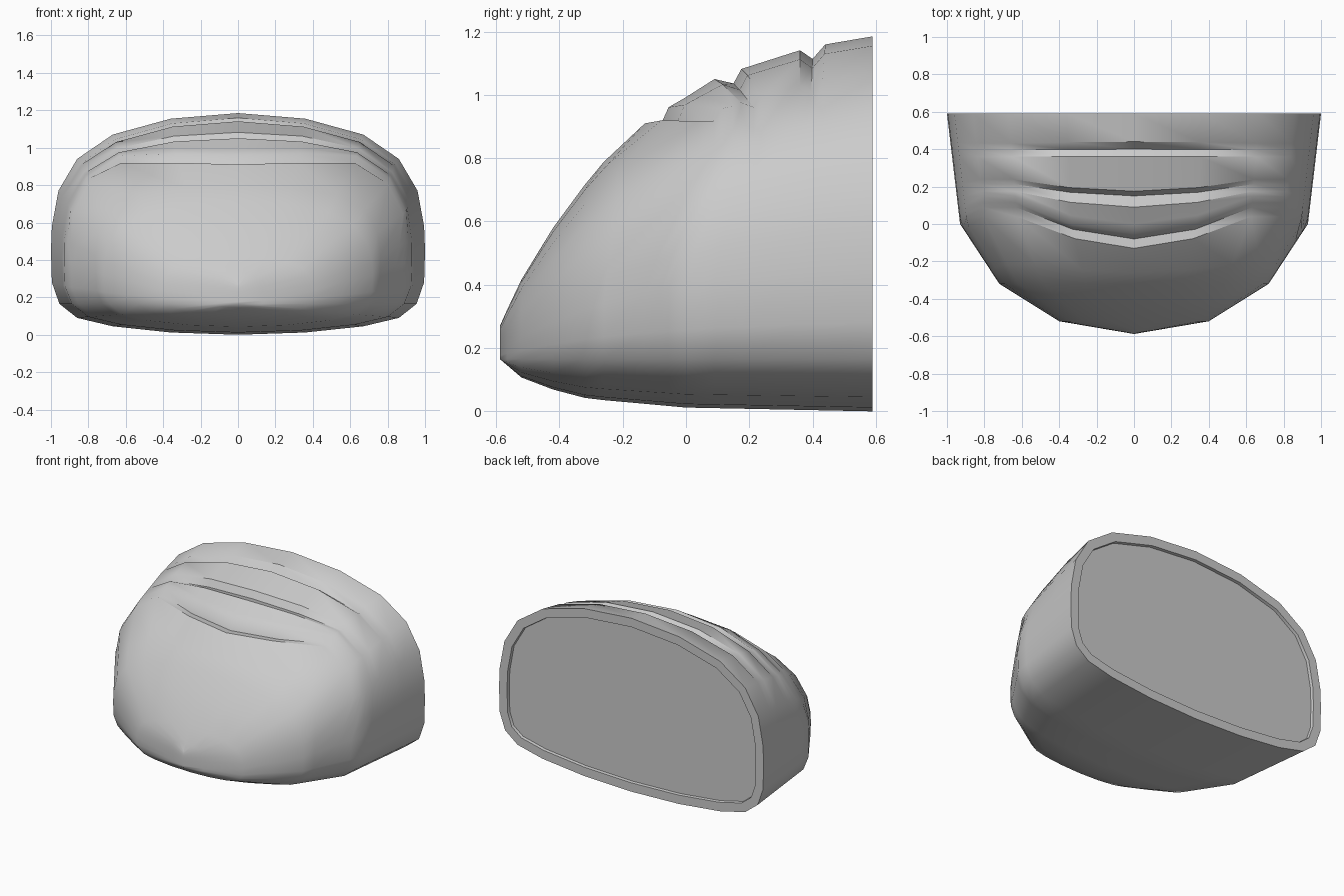
import bpy, bmesh

if "Cube" in bpy.data.objects:
    bpy.data.objects.remove(bpy.data.objects["Cube"])

# Half cross-section at the open back, bottom centre to top centre (x, z)
HALF = [(0, 0), (.36, .012), (.67, .045), (.86, .09), (.955, .165), (.995, .28), (1, .45),
        (.995, .58), (.96, .77), (.86, .94), (.67, 1.07), (.36, 1.155), (0, 1.185)]
SECTION = HALF + [(-x, z) for x, z in HALF[-2:0:-1]]
SOLE = .165

# Width, top and bottom lines along y
WIDTH = [(-.588, 0), (-.52, .4), (-.32, .72), (0, .93), (.59, 1)]
TOP = [(-.588, .27), (-.53, .40), (-.42, .58), (-.28, .77), (-.13, .905), (.09, 1.04),
       (.36, 1.135), (.59, 1.185)]
BOTTOM = [(-.588, SOLE), (-.5, .09), (-.31, .04), (0, .012), (.59, 0)]

# Rows: y, curve of the fold, fold height offset
ROWS = [(-.588, 0, 0), (-.565, 0, 0), (-.52, 0, 0), (-.42, 0, 0), (-.32, 0, 0), (-.26, .1, 0),
        (-.13, .4, .005), (-.08, .4, -.03), (-.055, .4, .01), (0, .35, .008),
        (.09, .2, .01), (.15, .15, -.025), (.175, .15, .012), (.36, 0, .006),
        (.40, -.01, -.03), (.44, -.02, .007), (.59, 0, 0)]


def lerp(table, v):
    v = min(max(v, table[0][0]), table[-1][0])
    for (a, fa), (b, fb) in zip(table, table[1:]):
        if v <= b:
            return fa + (fb - fa) * (v - a) / (b - a)


def point(row, xp, zp):
    y, curve, fold = row
    upper = min(max((zp - .5) / .4, 0), 1)
    y += curve * min(abs(xp), .65) ** 2 * upper
    x = xp * lerp(WIDTH, y)
    if zp < SOLE:
        z = SOLE - (SOLE - zp) * (SOLE - lerp(BOTTOM, y)) / SOLE
    else:
        z = SOLE + (zp - SOLE) * (lerp(TOP, y) - SOLE) / (1.185 - SOLE)
    if zp > 1:
        z += fold * lerp([(.4, 1), (.67, .75), (.86, 0)], abs(xp))
    return x, y, z


# Lofted toe shell
bm = bmesh.new()
rings = [[bm.verts.new(point(r, x, z)) for x, z in SECTION] for r in ROWS]
n = len(SECTION)
for a, b in zip(rings, rings[1:]):
    for i in range(n):
        j = (i + 1) % n
        bm.faces.new((a[i], a[j], b[j], b[i]))

# Back rim and slightly recessed closing face
back = bm.faces.new(rings[-1])
bmesh.ops.remove_doubles(bm, verts=bm.verts[:], dist=.0005)
bmesh.ops.recalc_face_normals(bm, faces=bm.faces[:])
bmesh.ops.inset_region(bm, faces=[back], thickness=.06, use_even_offset=True)
bmesh.ops.inset_region(bm, faces=[back], thickness=.003, depth=-.02, use_even_offset=True)
bmesh.ops.recalc_face_normals(bm, faces=bm.faces[:])

mesh = bpy.data.meshes.new("toe_cap")
bm.to_mesh(mesh)
bm.free()
toe = bpy.data.objects.new("toe_cap", mesh)
bpy.context.collection.objects.link(toe)
bpy.context.view_layer.objects.active = toe
toe.select_set(True)
bpy.ops.object.shade_smooth_by_angle(angle=.68)
